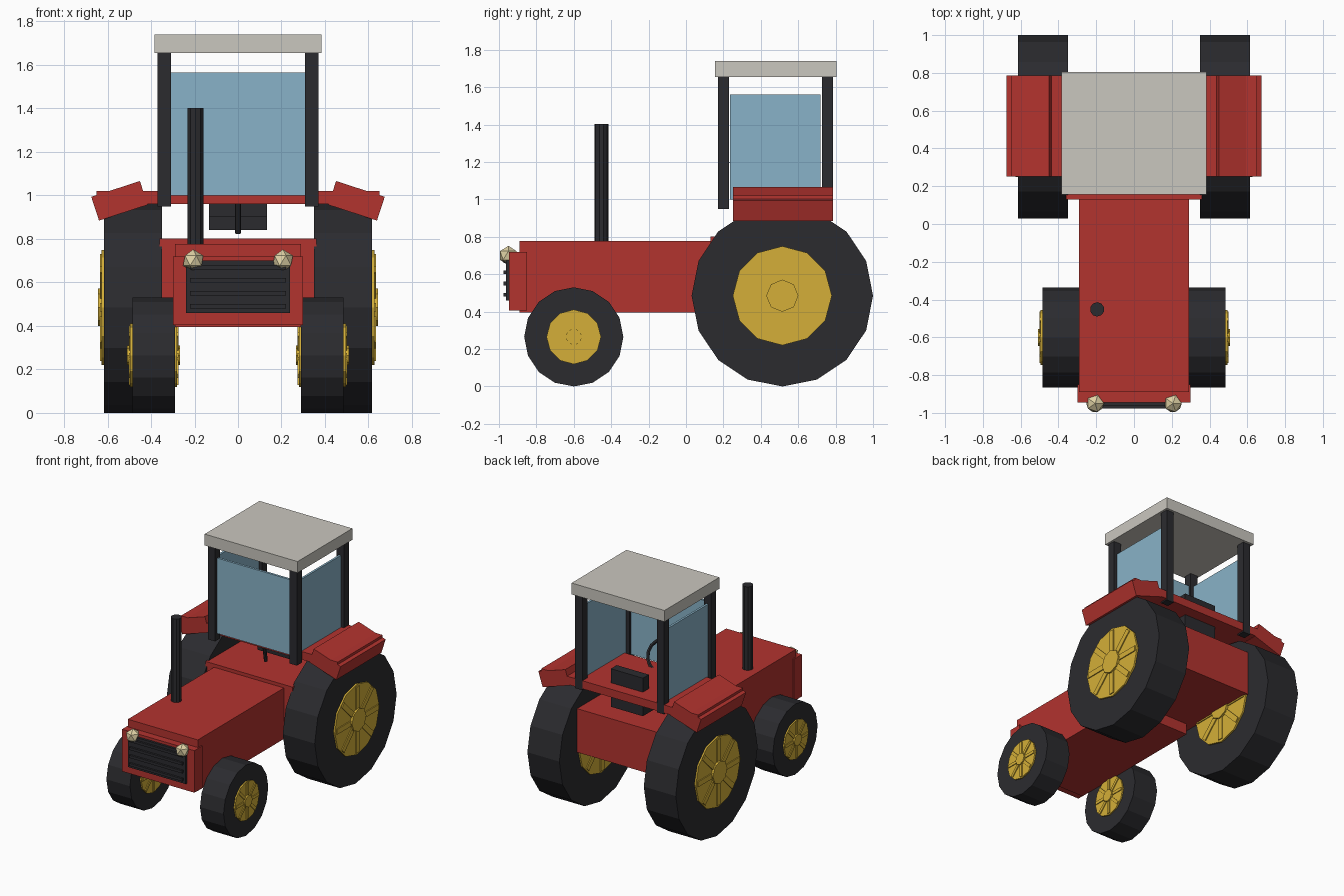
import bpy, bmesh, math
from mathutils import Matrix, Vector

if "Cube" in bpy.data.objects:
    bpy.data.objects.remove(bpy.data.objects["Cube"])


def material(name, *rgba):
    m = bpy.data.materials.new(name)
    m.diffuse_color = rgba
    m.use_nodes = True
    m.node_tree.nodes["Principled BSDF"].inputs["Base Color"].default_value = m.diffuse_color
    return m


RED = material("red_paint", 0.45, 0.033, 0.028, 1)
BLACK = material("rubber", 0.024, 0.024, 0.028, 1)
YELLOW = material("rim_yellow", 0.66, 0.43, 0.04, 1)
CREAM = material("roof_cream", 0.59, 0.57, 0.52, 1)
LAMP = material("lamp", 0.75, 0.65, 0.38, 1)
GLASS = material("glass", 0.25, 0.45, 0.58, 0.85)


def finish(name, bm, mat):
    me = bpy.data.meshes.new(name)
    bm.to_mesh(me)
    bm.free()
    me.materials.append(mat)
    ob = bpy.data.objects.new(name, me)
    bpy.context.collection.objects.link(ob)
    return ob


def add_box(bm, centre, size, axis='X', angle=0.0):
    m = (Matrix.Translation(centre) @ Matrix.Rotation(math.radians(angle), 4, axis)
         @ Matrix.Diagonal((*size, 1)))
    bmesh.ops.create_cube(bm, size=1, matrix=m)


def box(name, mat, lo, hi):
    """Box from its two opposite corners."""
    lo, hi = Vector(lo), Vector(hi)
    bm = bmesh.new()
    add_box(bm, (lo + hi) / 2, hi - lo)
    return finish(name, bm, mat)


def rod(name, mat, a, b, r, sides):
    """Cylinder between two points."""
    a, b = Vector(a), Vector(b)
    rot = (b - a).to_track_quat('Z', 'Y').to_matrix().to_4x4()
    bm = bmesh.new()
    bmesh.ops.create_cone(bm, cap_ends=True, segments=sides, radius1=r, radius2=r,
                          depth=(b - a).length,
                          matrix=Matrix.Translation((a + b) / 2) @ rot)
    return finish(name, bm, mat)


def wheel(name, x, y, r, half, rim_r, hub_r, step):
    """Tyre with a rim, spokes and hub showing on both faces."""
    def disc(part, mat, radius, h, sides):
        rod(name + part, mat, (x - h, y, r), (x + h, y, r), radius, sides)
    disc("_tyre", BLACK, r, half, 16)
    disc("_rim", YELLOW, rim_r, half + step, 12)
    disc("_hub", YELLOW, hub_r, half + 2.4 * step, 8)
    bm = bmesh.new()
    for i in range(4):
        add_box(bm, (x, y, r), (2 * (half + 1.6 * step), rim_r * 1.86, rim_r * 0.15),
                'X', 45 * i)
    finish(name + "_spokes", bm, YELLOW)


# Wheels
for s, side in ((1, "right"), (-1, "left")):
    wheel("rear_wheel_" + side, s * 0.4825, 0.515, 0.485, 0.1325, 0.265, 0.086, 0.012)
    wheel("front_wheel_" + side, s * 0.388, -0.6, 0.265, 0.0975, 0.146, 0.045, 0.01)

# Body
box("hood", RED, (-0.29, -0.89, 0.395), (0.29, 0.21, 0.777))
box("nose", RED, (-0.30, -0.945, 0.405), (0.30, -0.85, 0.72))
box("rear_body", RED, (-0.36, 0.13, 0.475), (0.36, 0.79, 0.802))
rod("exhaust", BLACK, (-0.195, -0.452, 0.74), (-0.195, -0.452, 1.403), 0.038, 10)

# Grille with bars
box("grille", BLACK, (-0.24, -0.962, 0.46), (0.24, -0.93, 0.70))
for i in range(4):
    z = 0.49 + i * 0.06
    box(f"grille_bar_{i}", BLACK, (-0.22, -0.977, z - 0.01), (0.22, -0.955, z + 0.01))

# Headlights
for s, side in ((1, "right"), (-1, "left")):
    bm = bmesh.new()
    bmesh.ops.create_icosphere(bm, subdivisions=1, radius=0.052,
                               matrix=Matrix.Translation((s * 0.206, -0.95, 0.70)))
    finish("headlight_" + side, bm, LAMP)

# Fenders and cab floor
box("cab_floor", RED, (-0.65, 0.252, 0.96), (0.65, 0.785, 1.02))
for s, side in ((1, "right"), (-1, "left")):
    bm = bmesh.new()
    add_box(bm, (s * 0.545, 0.5185, 0.975), (0.235, 0.533, 0.115), 'Y', s * 18)
    finish("fender_" + side, bm, RED)

# Cab posts, windows and roof
for s, side in ((1, "right"), (-1, "left")):
    for y, end in ((0.20, "front"), (0.757, "rear")):
        x = s * 0.339
        box(f"post_{end}_{side}", BLACK, (x - 0.03, y - 0.03, 0.95), (x + 0.03, y + 0.03, 1.67))
    box("window_" + side, GLASS, (s * 0.34 - 0.008, 0.235, 1.0), (s * 0.34 + 0.008, 0.72, 1.56))
box("windscreen", GLASS, (-0.31, 0.195, 1.0), (0.31, 0.212, 1.565))
box("roof", CREAM, (-0.385, 0.155, 1.655), (0.385, 0.805, 1.74))

# Seat
box("seat_cushion", BLACK, (-0.133, 0.42, 0.84), (0.133, 0.70, 0.905))
box("seat_back", BLACK, (-0.133, 0.63, 0.90), (0.133, 0.70, 1.125))

# Steering
rod("steering_column", BLACK, (0, 0.33, 0.825), (0, 0.285, 1.11), 0.013, 8)
bpy.ops.mesh.primitive_torus_add(location=(0, 0.29, 1.1), rotation=(math.radians(115), 0, 0),
                                 major_radius=0.11, minor_radius=0.013,
                                 major_segments=14, minor_segments=6)
ob = bpy.context.object
ob.name = "steering_wheel"
ob.data.materials.append(BLACK)
